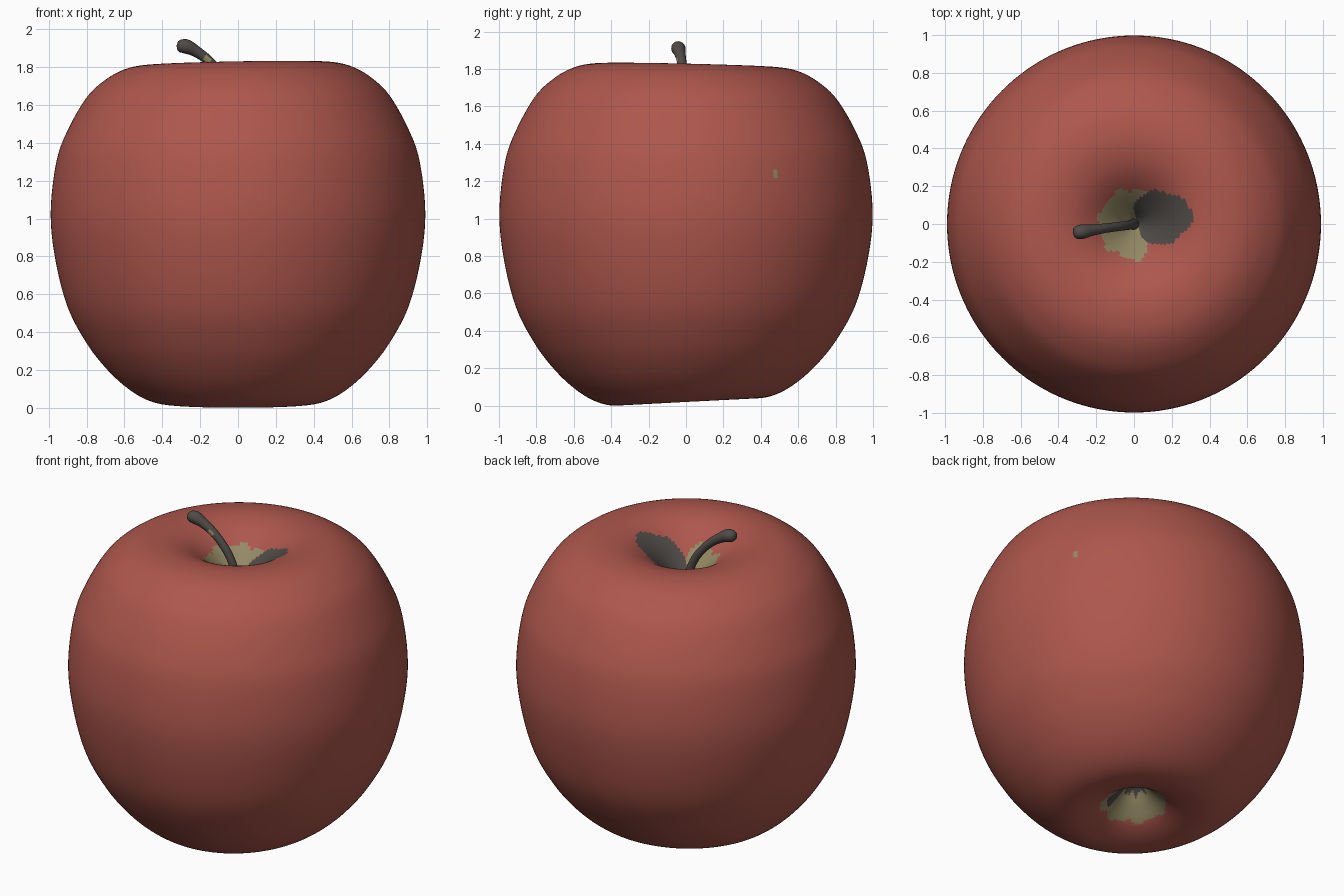
import bpy, bmesh, math
from mathutils import Vector

if "Cube" in bpy.data.objects:
    bpy.data.objects.remove(bpy.data.objects["Cube"])


def material(name, rgb):
    m = bpy.data.materials.new(name)
    m.diffuse_color = (*rgb, 1)
    m.use_nodes = True
    m.node_tree.nodes["Principled BSDF"].inputs["Base Color"].default_value = m.diffuse_color
    return m


RED = material("red skin", (0.42, 0.095, 0.073))
OLIVE = material("olive green", (0.30, 0.255, 0.130))
DARK = material("dark grey brown", (0.078, 0.070, 0.065))


def spline(pts, steps):
    """Smooth curve through points of any dimension (Catmull-Rom)."""
    p = [Vector(q) for q in pts]
    p = [2 * p[0] - p[1]] + p + [2 * p[-1] - p[-2]]
    out = []
    for i in range(1, len(p) - 2):
        a, b, c, d = p[i - 1:i + 3]
        for k in range(steps):
            t = k / steps
            out.append(0.5 * (2 * b + (c - a) * t + (2 * a - 5 * b + 4 * c - d) * t * t
                              + (3 * b - a - 3 * c + d) * t ** 3))
    out.append(p[-2])
    return out


def skin_rings(name, rings, colour_rule):
    """Join closed rings of points into a smooth object coloured by rule."""
    bm = bmesh.new()
    vs = [[bm.verts.new(c) for c in ring] for ring in rings]
    n = len(rings[0])
    for a, b in zip(vs, vs[1:]):
        for j in range(n):
            k = (j + 1) % n
            bm.faces.new((a[j], a[k], b[k], b[j]))
    bmesh.ops.remove_doubles(bm, verts=bm.verts, dist=1e-5)
    bmesh.ops.recalc_face_normals(bm, faces=bm.faces)
    for f in bm.faces:
        f.smooth = True
        f.material_index = colour_rule(f.calc_center_median())
    me = bpy.data.meshes.new(name)
    bm.to_mesh(me)
    bm.free()
    for m in (RED, OLIVE, DARK):
        me.materials.append(m)
    ob = bpy.data.objects.new(name, me)
    bpy.context.collection.objects.link(ob)
    return ob


# Fruit body: revolved profile with slight lopsidedness
profile = [(0, 0.22), (0.05, 0.20), (0.12, 0.13), (0.20, 0.065), (0.30, 0.028),
           (0.40, 0.02), (0.50, 0.05), (0.60, 0.115), (0.70, 0.21), (0.80, 0.34),
           (0.90, 0.53), (0.965, 0.78), (0.99, 1.03), (0.96, 1.30), (0.90, 1.47),
           (0.80, 1.645), (0.70, 1.74), (0.60, 1.795), (0.50, 1.817), (0.40, 1.815),
           (0.30, 1.785), (0.20, 1.72), (0.10, 1.62), (0.03, 1.53), (0, 1.50)]
SEG = 240
rings = []
for r, z in spline(profile, 6):
    r = max(r, 0)
    edge = min(1, r / 0.35)
    low = max(0, 1 - z / 1.0) * edge
    high = max(0, (z - 1.2) / 0.6) * edge
    ring = []
    for j in range(SEG):
        t = 2 * math.pi * j / SEG
        dz = low * 0.02 * math.sin(t) + high * 0.013 * math.cos(t + 0.9)
        ring.append((r * math.cos(t), 1.008 * r * math.sin(t), z + dz))
    rings.append(ring)
base = min(p[2] for ring in rings for p in ring)
rings = [[(x, y, z - base) for x, y, z in ring] for ring in rings]


def body_colour(c):
    r, t = math.hypot(c.x, c.y), math.atan2(c.y, c.x)
    ragged = 0.010 * math.sin(7 * t) + 0.007 * math.sin(13 * t + 1)
    if c.z > 1.3:
        # stem hollow: dark patch on the right, olive on the left
        if c.x > 0.04 * (1 - c.y / 0.15) - 0.02 and \
                math.hypot((c.x - 0.14) / 0.165, (c.y - 0.035) / 0.14) < 1 + 5 * ragged:
            return 2
        return 1 if r < 0.185 + ragged and c.x < 0.07 else 0
    if c.z < 0.4 and r < 0.19 + ragged:
        # blossom end: olive with a dark centre and streak
        return 2 if r < 0.065 + ragged or (abs(t + 0.7) < 0.35 and r < 0.16) else 1
    if c.x > 0.5:
        # small specks on the right side
        for y, z, h in ((0.48, 1.245, 0.035), (0.36, 1.03, 0.014)):
            if abs(c.y - y + 0.4 * (c.z - z)) < 0.015 and abs(c.z - z) < h:
                return 1
    return 0


skin_rings("apple_body", rings, body_colour)

# Stem: bent tube with a flared tip (x, y, z, radius)
path = [(0.005, 0.0, 1.47, 0.032), (-0.02, -0.005, 1.62, 0.025), (-0.07, -0.012, 1.735, 0.024),
        (-0.15, -0.022, 1.83, 0.025), (-0.22, -0.032, 1.882, 0.030),
        (-0.27, -0.04, 1.908, 0.038), (-0.305, -0.045, 1.912, 0.034)]
pts = spline(path, 5)
centres = [Vector(p[:3]) for p in pts]
stem_rings = []
for i, p in enumerate(pts):
    d = (centres[min(i + 1, len(pts) - 1)] - centres[max(i - 1, 0)]).normalized()
    u = d.cross(Vector((0, 1, 0))).normalized()
    v = d.cross(u)
    stem_rings.append([centres[i] + p[3] * (u * math.cos(a) + v * math.sin(a))
                       for a in (2 * math.pi * j / 20 for j in range(20))])
# rounded closing caps
tip = centres[-1] + d * 0.020
shoulder = [centres[-1].lerp(q, 0.7) + d * 0.013 for q in stem_rings[-1]]
stem_rings += [shoulder, [tip] * 20]
stem_rings.insert(0, [centres[0]] * 20)


def stem_colour(c):
    # olive fleck part-way up the stem
    return 1 if -0.18 < c.x < -0.145 and c.y < -0.022 and c.z < 1.86 else 2


skin_rings("stem", stem_rings, stem_colour)
